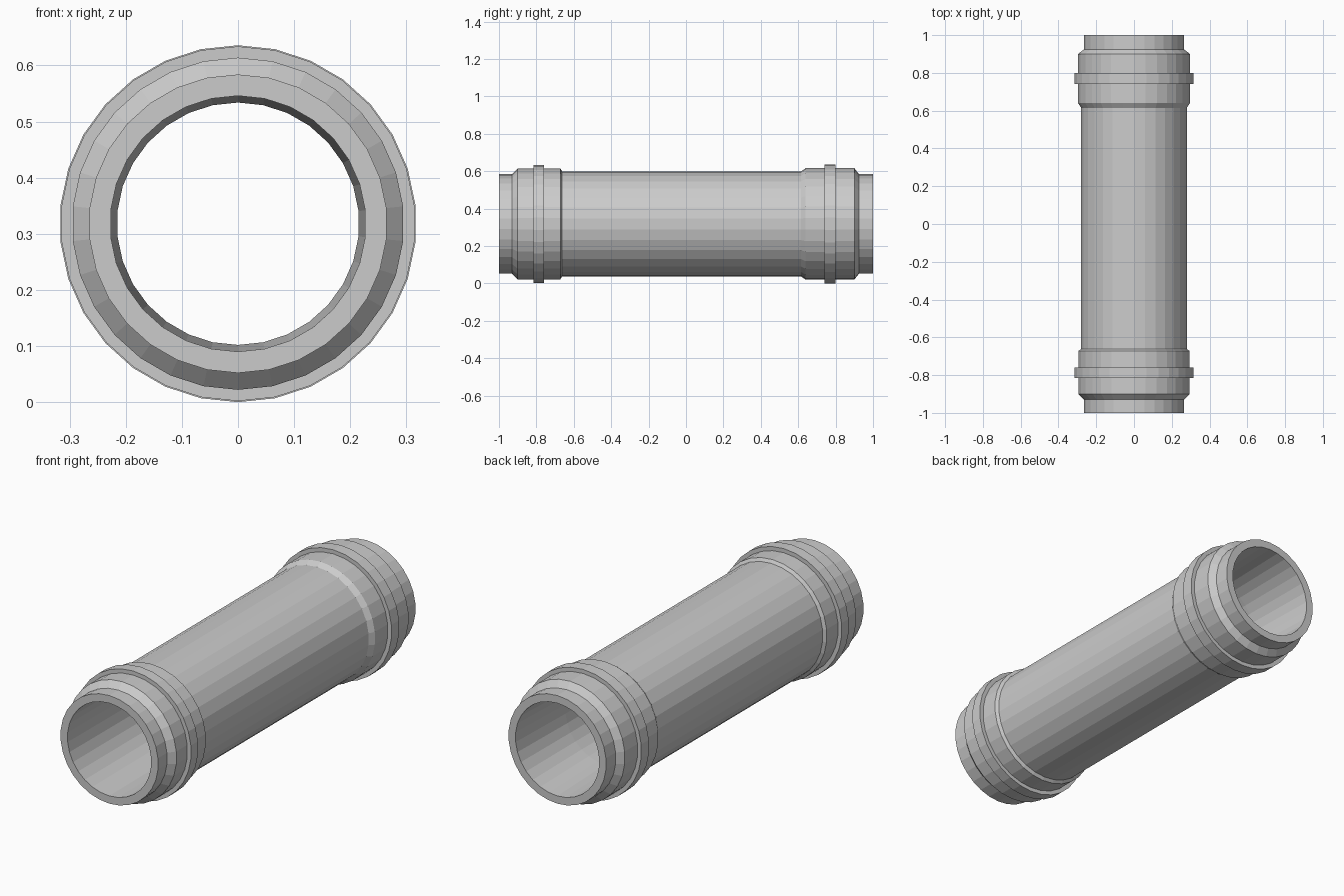
import bpy, bmesh, math

if "Cube" in bpy.data.objects:
    bpy.data.objects.remove(bpy.data.objects["Cube"])

SIDES = 30
CZ = 0.318

def lathe(name, profile):
    """Revolve a closed (y, radius) profile around the y axis."""
    bm = bmesh.new()
    rings = []
    for y, r in profile:
        rings.append([bm.verts.new((r * math.sin(2 * math.pi * i / SIDES), y,
                                    CZ + r * math.cos(2 * math.pi * i / SIDES)))
                      for i in range(SIDES)])
    n = len(rings)
    for k in range(n):
        a, b = rings[k], rings[(k + 1) % n]
        for i in range(SIDES):
            j = (i + 1) % SIDES
            bm.faces.new((a[i], a[j], b[j], b[i]))
    bmesh.ops.recalc_face_normals(bm, faces=bm.faces)
    mesh = bpy.data.meshes.new(name)
    bm.to_mesh(mesh)
    bm.free()
    obj = bpy.data.objects.new(name, mesh)
    bpy.context.collection.objects.link(obj)
    return obj

# front collar: lip, chamfer, raised band, step down to the tube
front = [(-1, 0.266), (-0.93, 0.266), (-0.90, 0.296), (-0.815, 0.296),
         (-0.815, 0.316), (-0.76, 0.316), (-0.76, 0.296), (-0.672, 0.296),
         (-0.662, 0.281)]
# back collar: longer taper, raised band, chamfer, lip
back = [(0.615, 0.281), (0.64, 0.298), (0.74, 0.298), (0.74, 0.318),
        (0.80, 0.318), (0.80, 0.298), (0.90, 0.298), (0.925, 0.266), (1, 0.266)]
# bore, narrowest near the back collar
bore = [(1, 0.228), (0.63, 0.216), (-1, 0.228)]

lathe("pipe_with_collars", front + back + bore)
